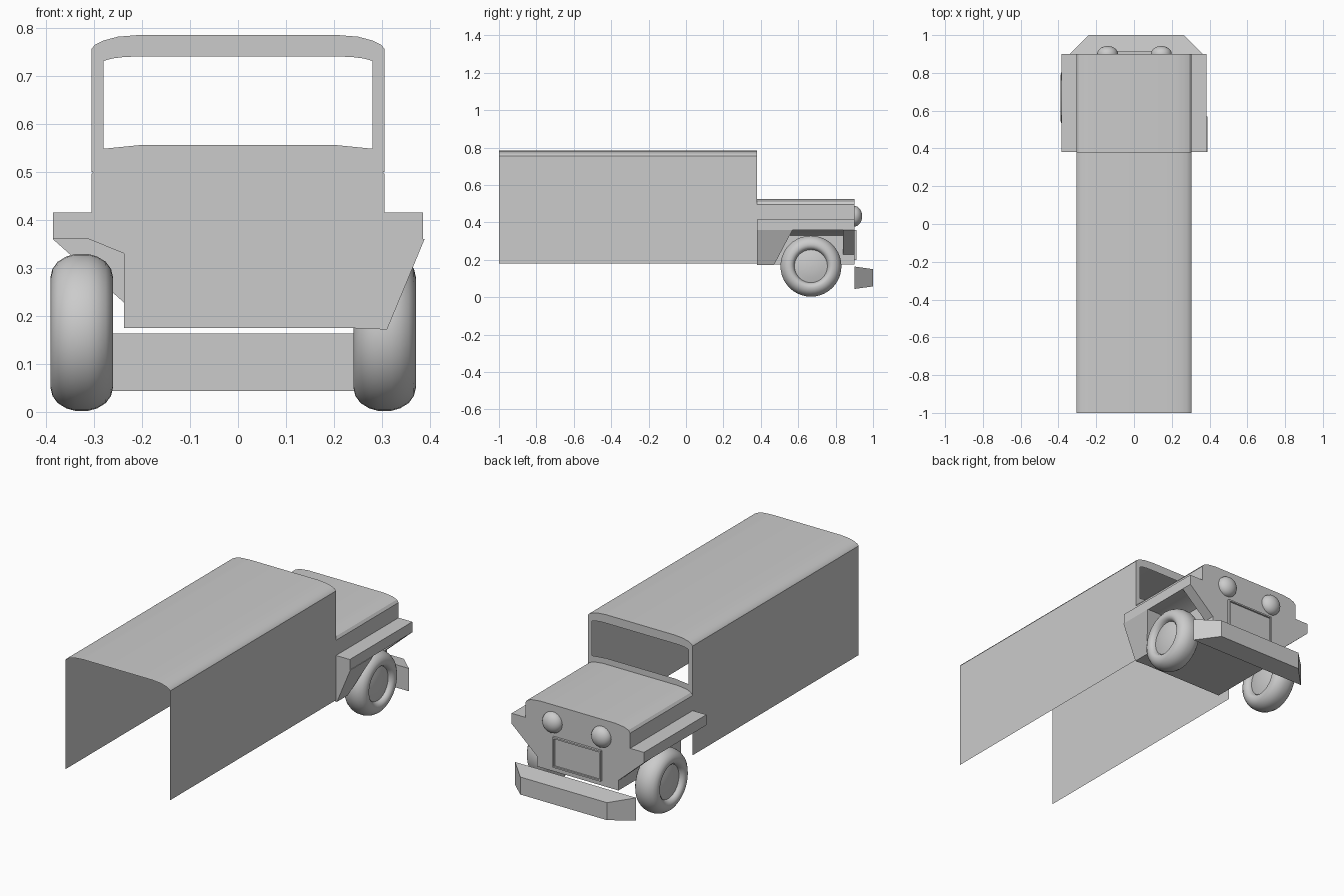
import bpy, bmesh, math

if "Cube" in bpy.data.objects:
    bpy.data.objects.remove(bpy.data.objects["Cube"])

grey = bpy.data.materials.new("plain grey")
grey.use_nodes = True
GREY = (0.6, 0.6, 0.6, 1)
grey.diffuse_color = GREY
grey.node_tree.nodes["Principled BSDF"].inputs["Base Color"].default_value = GREY

REAR, DASH, NOSE = -1.0, 0.38, 0.9


def make(name, verts, faces, angle=30, fix=True):
    mesh = bpy.data.meshes.new(name)
    mesh.from_pydata(verts, [], faces)
    if fix:
        bm = bmesh.new()
        bm.from_mesh(mesh)
        bmesh.ops.recalc_face_normals(bm, faces=bm.faces)
        bm.to_mesh(mesh)
        bm.free()
    mesh.materials.append(grey)
    obj = bpy.data.objects.new(name, mesh)
    bpy.context.collection.objects.link(obj)
    bpy.ops.object.select_all(action="DESELECT")
    obj.select_set(True)
    bpy.context.view_layer.objects.active = obj
    bpy.ops.object.shade_smooth_by_angle(angle=math.radians(angle))
    return obj


def mirrored(half):
    """Right half of an (x, z) profile followed by its mirror image."""
    return half + [(-x, z) for x, z in reversed(half)]


def loft(name, a, b, closed=True):
    """Skin between two matching point loops; closed ones get end caps."""
    n = len(a)
    faces = [(i, (i + 1) % n, n + (i + 1) % n, n + i)
             for i in range(n if closed else n - 1)]
    if closed:
        faces += [tuple(range(n)), tuple(range(n, 2 * n))]
    return make(name, a + b, faces)


def extrude(name, profile, y0, y1, closed=True):
    return loft(name, [(x, y0, z) for x, z in profile],
                [(x, y1, z) for x, z in profile], closed)


# Open-ended cargo shell
roof = [(0.305, 0.755), (0.298, 0.764), (0.28, 0.773), (0.25, 0.781), (0.2, 0.785)]
extrude("cargo_shell", mirrored([(0.305, 0.18)] + roof), REAR, DASH, closed=False)

# Windshield frame: a flat ring from the shell outline to the opening
outer = mirrored([(0.2, 0.5), (0.305, 0.5)] + roof)
opening = mirrored([(0.2, 0.556), (0.28, 0.548), (0.28, 0.73), (0.272, 0.733),
                    (0.26, 0.736), (0.235, 0.739), (0.2, 0.74)])
n = len(outer)
make("windshield_frame", [(x, DASH, z) for x, z in outer + opening],
     [(i, (i + 1) % n, n + (i + 1) % n, n + i) for i in range(n)])

# Engine bay: hood, fenders and wheel wells in one section
extrude("engine_bay", mirrored([
    (0.237, 0.175), (0.237, 0.33), (0.31, 0.36), (0.385, 0.36), (0.385, 0.415),
    (0.305, 0.415), (0.305, 0.495), (0.295, 0.508), (0.27, 0.518), (0.22, 0.524)]),
    DASH, NOSE)

# Sloped panels ahead of the wheels
for side, label in ((1, "left"), (-1, "right")):
    extrude(label + "_front_fender_panel",
            [(side * x, z) for x, z in ((0.237, 0.228), (0.385, 0.36), (0.237, 0.36))],
            0.84, NOSE)

# Tapered fender panel behind one wheel
section = [(0.237, 0.175), (0.31, 0.172), (0.388, 0.36), (0.237, 0.36)]
loft("rear_fender_panel", [(x, DASH, z) for x, z in section],
     [(x, 0.47 if z < 0.3 else 0.57, z) for x, z in section])

# Grille: raised plate with a sunk centre
rings = []
for w, h, y in ((0.14, 0.08, NOSE), (0.14, 0.08, 0.912),
                (0.132, 0.072, 0.912), (0.132, 0.072, 0.903)):
    rings += [(sx * w, y, 0.28 + sz * h) for sx, sz in ((-1, -1), (1, -1), (1, 1), (-1, 1))]
make("grille", rings, [(r + i, r + (i + 1) % 4, r + 4 + (i + 1) % 4, r + 4 + i)
                       for r in (0, 4, 8) for i in range(4)] + [(12, 13, 14, 15)])

# Bumper with angled ends
plan = [(-0.34, NOSE, 0.06), (-0.24, 1.0, 0.046), (0.265, 1.0, 0.046), (0.365, NOSE, 0.06)]
loft("bumper", [(x, y, 0.104 - h) for x, y, h in plan],
     [(x, y, 0.104 + h) for x, y, h in plan])


def lathe(name, profile, centre, axis, steps=40):
    """Spin (radius, offset) points about the x or y axis."""
    cx, cy, cz = centre
    verts = []
    for r, off in profile:
        for k in range(steps):
            t = 2 * math.pi * k / steps
            u, z = r * math.cos(t), cz + r * math.sin(t)
            verts.append((cx + off, cy + u, z) if axis == "x" else (cx + u, cy + off, z))
    faces = [(j * steps + k, j * steps + (k + 1) % steps,
              (j + 1) * steps + (k + 1) % steps, (j + 1) * steps + k)
             for j in range(len(profile) - 1) for k in range(steps)]
    faces += [tuple(range(steps)), tuple(range(len(verts) - steps, len(verts)))]
    return make(name, verts, faces, 40)


# Wheels: rounded tyre around a slightly domed hub
half = [(0.005, 0.052), (0.03, 0.051), (0.06, 0.047), (0.088, 0.04), (0.092, 0.052),
        (0.102, 0.062), (0.115, 0.065), (0.132, 0.061), (0.147, 0.05),
        (0.158, 0.032), (0.163, 0.014)]
tyre = half + [(r, -off) for r, off in reversed(half)]
for label, x in (("left", 0.305), ("right", -0.325)):
    lathe(label + "_wheel", tyre, (x, 0.668, 0.166), "x")

# Domed headlights
dome = [(0.055 * math.cos(a), 0.042 * math.sin(a))
        for a in (math.pi / 2 * k / 8.2 for k in range(9))]
for label, x in (("left", 0.145), ("right", -0.14)):
    lathe(label + "_headlight", dome, (x, NOSE, 0.433), "y", 24)
